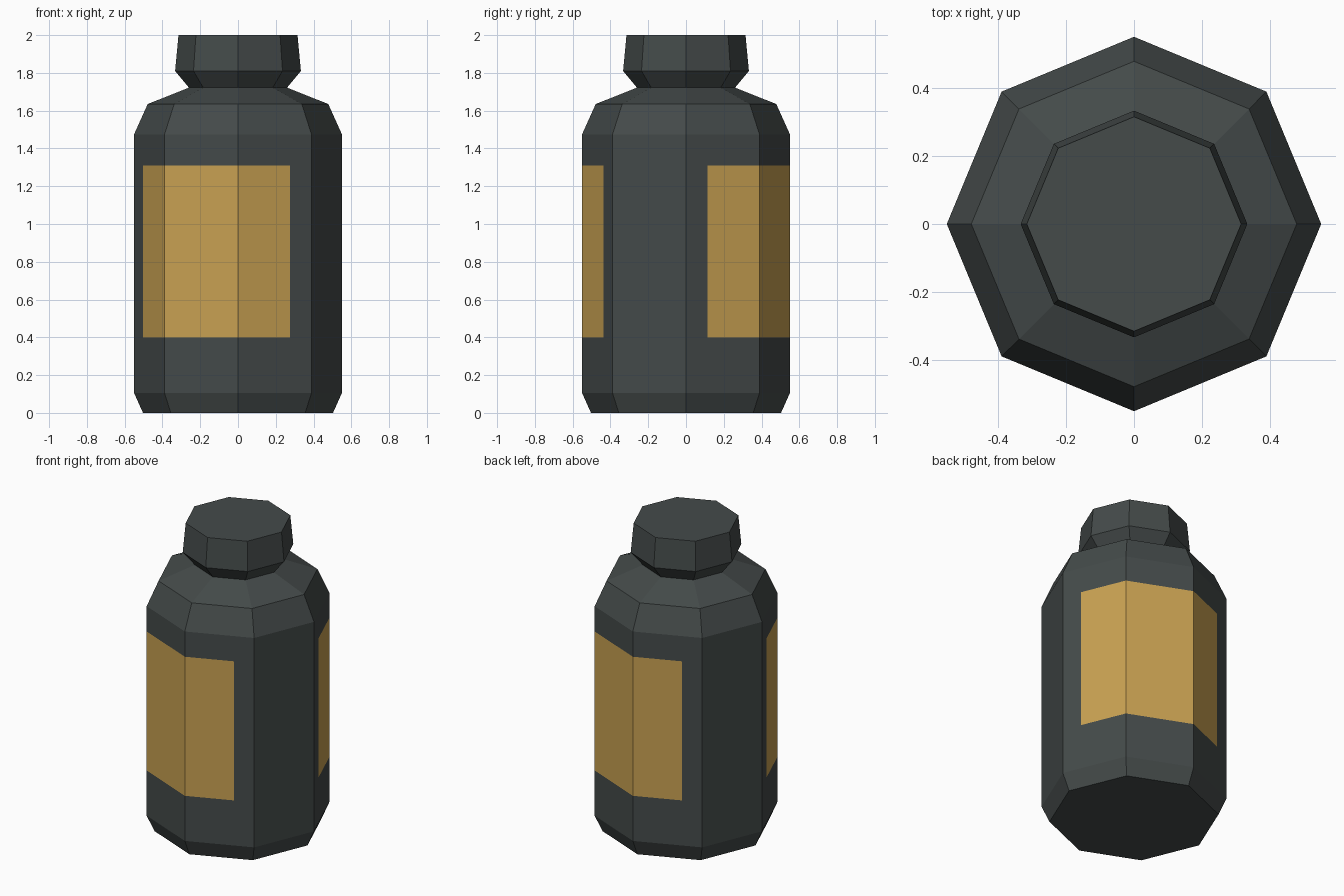
import bpy, bmesh, math
from mathutils import Vector

if "Cube" in bpy.data.objects:
    bpy.data.objects.remove(bpy.data.objects["Cube"])


def material(name, rgb):
    m = bpy.data.materials.new(name)
    m.diffuse_color = (*rgb, 1)
    m.use_nodes = True
    m.node_tree.nodes["Principled BSDF"].inputs["Base Color"].default_value = m.diffuse_color
    return m


dark = material("dark grey", (0.058, 0.069, 0.068))
gold = material("ochre label", (0.58, 0.355, 0.084))
LABEL_EDGE = 0.29          # where a label stops along a side
LABEL_Z = (0.40, 1.31)


def outline():
    """Unit octagon, with extra points on the sides where labels end."""
    corners = [Vector((math.cos(i * math.pi / 4), math.sin(i * math.pi / 4))) for i in range(8)]
    cuts = {0: LABEL_EDGE, 4: LABEL_EDGE, 2: 1 - LABEL_EDGE, 6: 1 - LABEL_EDGE}
    pts, labelled = [], []
    for i, c in enumerate(corners):
        pts.append(c)
        labelled.append(i % 4 in (1, 2))
        if i in cuts:
            pts.append(c.lerp(corners[(i + 1) % 8], cuts[i]))
            labelled.append(i % 4 == 0)
    return pts, labelled


def lathe(name, profile, close_bottom=False, close_top=False):
    pts, labelled = outline()
    n = len(pts)
    bm = bmesh.new()
    rings = [[bm.verts.new((p.x * r, p.y * r, z)) for p in pts] for r, z in profile]
    for k in range(len(rings) - 1):
        a, b = rings[k], rings[k + 1]
        for i in range(n):
            j = (i + 1) % n
            f = bm.faces.new((a[i], a[j], b[j], b[i]))
            if labelled[i] and profile[k][1] == LABEL_Z[0]:
                f.material_index = 1
    if close_bottom:
        bm.faces.new(rings[0][::-1])
    if close_top:
        bm.faces.new(rings[-1])
    me = bpy.data.meshes.new(name)
    bm.to_mesh(me)
    bm.free()
    me.materials.append(dark)
    me.materials.append(gold)
    ob = bpy.data.objects.new(name, me)
    bpy.context.collection.objects.link(ob)


# bottle body with two wrapped labels
lathe("bottle_body", [(0.503, 0), (0.55, 0.105), (0.55, LABEL_Z[0]), (0.55, LABEL_Z[1]),
                      (0.55, 1.475), (0.478, 1.635), (0.26, 1.722)], close_bottom=True)
# flared cap
lathe("bottle_cap", [(0.26, 1.722), (0.333, 1.81), (0.315, 2.0)], close_top=True)
